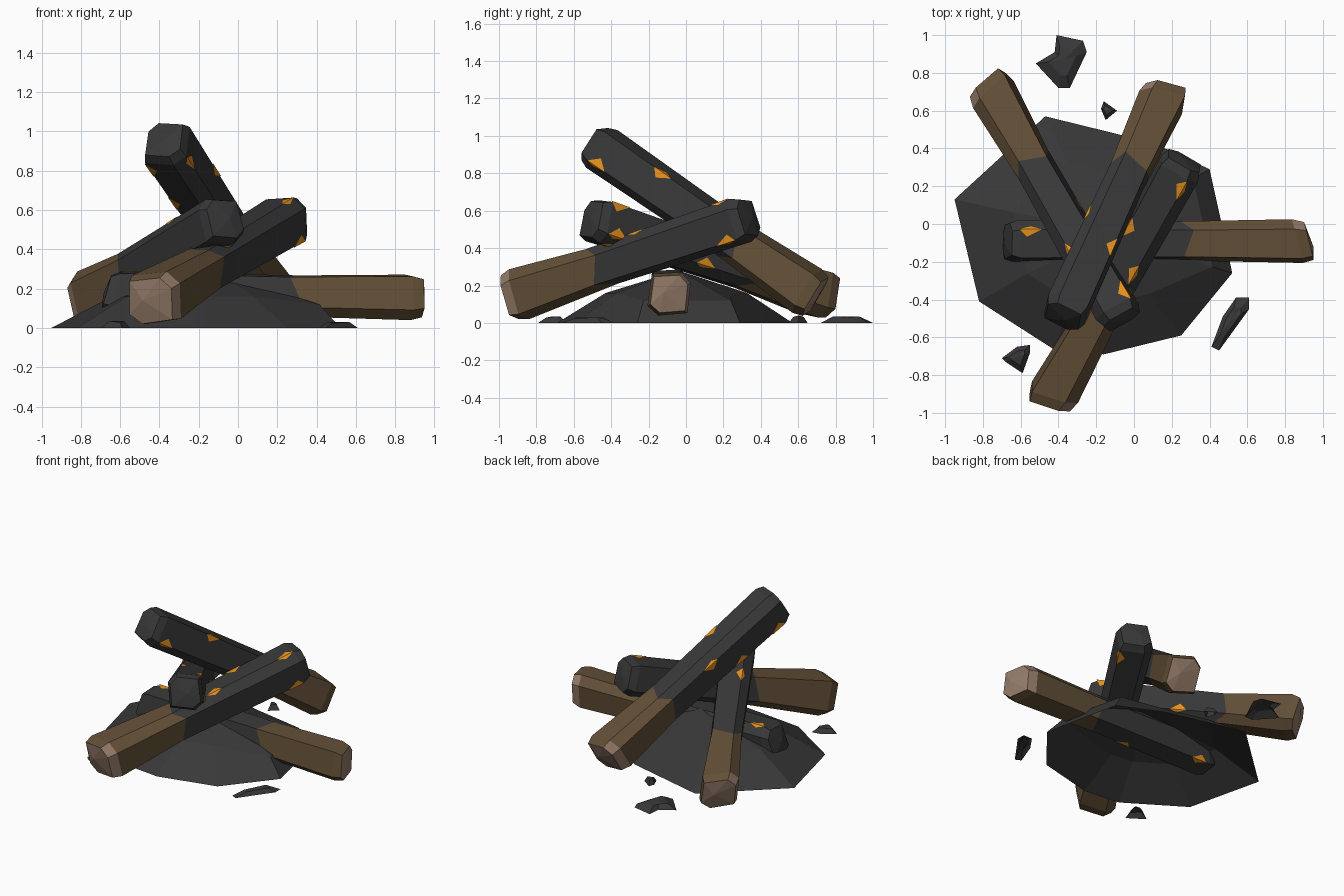
import bpy
from mathutils import Vector

if "Cube" in bpy.data.objects:
    bpy.data.objects.remove(bpy.data.objects["Cube"])


def material(name, rgb):
    m = bpy.data.materials.new(name)
    m.diffuse_color = (*[((c / 255 + .055) / 1.055) ** 2.4 for c in rgb], 1)
    m.use_nodes = True
    m.node_tree.nodes["Principled BSDF"].inputs["Base Color"].default_value = m.diffuse_color
    return m


CHAR = material("charcoal", (56, 56, 56))
BARK = material("brown_wood", (98, 79, 55))
CUT = material("cut_wood", (148, 123, 105))
EMBER = material("ember_orange", (236, 148, 30))


def build(name, verts, faces, mats, slots=None):
    me = bpy.data.meshes.new(name)
    me.from_pydata(verts, [], faces)
    for m in mats:
        me.materials.append(m)
    if slots:
        for p, s in zip(me.polygons, slots):
            p.material_index = s
    ob = bpy.data.objects.new(name, me)
    bpy.context.collection.objects.link(ob)
    return ob


# Rough-hewn log section (side, up)
SECTION = [(1, .5), (.55, 1), (-.8, .92), (-1, -.55), (-.5, -1), (.85, -.9)]
N = len(SECTION)


def log(name, a, b, w0, waist, w1, char_at, embers, end_slope=0):
    a, b = Vector(a), Vector(b)
    length = (b - a).length
    d = (b - a).normalized()
    side = d.cross(Vector((0, 0, 1))).normalized()
    up = side.cross(d)

    def width(dist):
        if dist < char_at:
            return w0 + (waist - w0) * max(dist, 0) / char_at
        return waist + (w1 - waist) * (dist - char_at) / (length - char_at)

    def point(dist, k, scale=1.0, k2=None, mix=0):
        s, u = SECTION[k % N]
        if k2 is not None:
            s2, u2 = SECTION[k2 % N]
            s, u = s + (s2 - s) * mix, u + (u2 - u) * mix
        w = width(dist) * scale
        return a + d * dist + (side * s + up * u) * w

    # Rings: slanted cut end, ragged burn line at the waist, charred end
    ragged = [.04, -.03, .02, -.05, .05, -.02]
    stations = [(.01, .86), (.07, 1), (char_at, 1), (length - .05, 1), (length, .84)]
    verts = []
    for i, (dist, sc) in enumerate(stations):
        for k in range(N):
            s, u = SECTION[k]
            shift = (.025 * s, .03 * s, ragged[k], -end_slope * u, -end_slope * u)[i]
            verts.append(point(dist + shift, k, sc))
    faces, slots = [], []
    for i, slot in enumerate((2, 1, 0, 0)):
        for k in range(N):
            j = (k + 1) % N
            faces.append((i * N + k, i * N + j, i * N + N + j, i * N + N + k))
            # bark runs over the chamfer except on one side
            slots.append(1 if i == 0 and k not in (0, 5) else slot)
    # Faceted caps
    last = (len(stations) - 1) * N
    verts += [a - d * .015 - side * .03 + up * .01, b + d * .015 - side * .02]
    for k in range(N):
        j = (k + 1) % N
        faces += [(len(verts) - 2, j, k), (len(verts) - 1, last + k, last + j)]
        slots += [2, 0]
    build(name, verts, [f[::-1] for f in faces], (CHAR, BARK, CUT), slots)

    # Thin ember flakes folded over the charred edges
    ev, ef = [], []
    for t, k in embers:
        c = t * length
        n = len(ev)
        ev += [point(c - .07, k, 1.03), point(c + .01, k, 1.03, k + 1, .26),
               point(c + .05, k, 1.03), point(c - .01, k, 1.03, k - 1, .28)]
        ef += [(n, n + 2, n + 1), (n, n + 3, n + 2)]
    build(name + "_embers", ev, ef, (EMBER,))


log("flat_log", (.935, -.09, .155), (-.67, -.09, .175), .117, .104, .113, .65,
    [(.93, 1), (.83, 1), (.93, 5), (.6, 4)], .025)
log("front_log", (-.45, -.95, .135), (.265, .335, .563), .138, .106, .12, .59,
    [(.93, 1), (.93, 5), (.58, 1), (.72, 2)])
log("tall_log", (.165, .70, .135), (-.375, -.49, .957), .132, .106, .12, .54,
    [(.93, 5), (.93, 3), (.71, 2), (.72, 5), (.6, 0)])
log("rear_left_log", (-.78, .745, .14), (-.065, -.505, .555), .133, .104, .12, .52,
    [(.94, 2), (.93, 4), (.93, 3), (.55, 3), (.72, 1)])

# Ash mound: open faceted shell
rim = [(-.47, .57), (.1, .43), (.4, .29), (.46, .02), (.52, -.26), (.25, -.59),
       (-.16, -.69), (-.43, -.66), (-.82, -.41), (-.95, .13)]
cx, cy = -.18, -.04
verts = [(x, y, 0) for x, y in rim]
for x, y in rim:
    s, z = (.85, .12) if x > .3 else (.6, .16)
    verts.append((cx + (x - cx) * s, cy + (y - cy) * s, z))
verts.append((cx + .08, cy, .28))
M = len(rim)
faces = []
for i in range(M):
    j = (i - 1) % M
    faces += [(i, j, M + j, M + i), (M + i, M + j, 2 * M)]
build("ash_mound", verts, faces, (CHAR,))

# Loose charcoal chips: outline, height
chips = [
    ([(-.41, 1.0), (-.27, .97), (-.25, .91), (-.34, .72), (-.40, .72), (-.52, .85), (-.42, .91)], .035),
    ([(-.16, .65), (-.09, .60), (-.15, .55), (-.175, .61)], .04),
    ([(.61, -.39), (.61, -.45), (.45, -.67), (.41, -.65), (.47, -.49), (.54, -.39)], .03),
    ([(-.70, -.71), (-.62, -.65), (-.55, -.64), (-.55, -.68), (-.59, -.79), (-.68, -.73)], .035)]
for c, (pts, h) in enumerate(chips):
    n = len(pts)
    mx, my = sum(p[0] for p in pts) / n, sum(p[1] for p in pts) / n
    verts = [(x, y, 0) for x, y in pts]
    verts += [(mx + (x - mx) * .55, my + (y - my) * .55, h * (.8 + .2 * (i % 2)))
              for i, (x, y) in enumerate(pts)] + [(mx, my, h)]
    faces = []
    for i in range(n):
        j = (i - 1) % n
        faces += [(i, j, n + j, n + i), (n + i, n + j, 2 * n)]
    build("charcoal_chip_%d" % (c + 1), verts, faces, (CHAR,))
